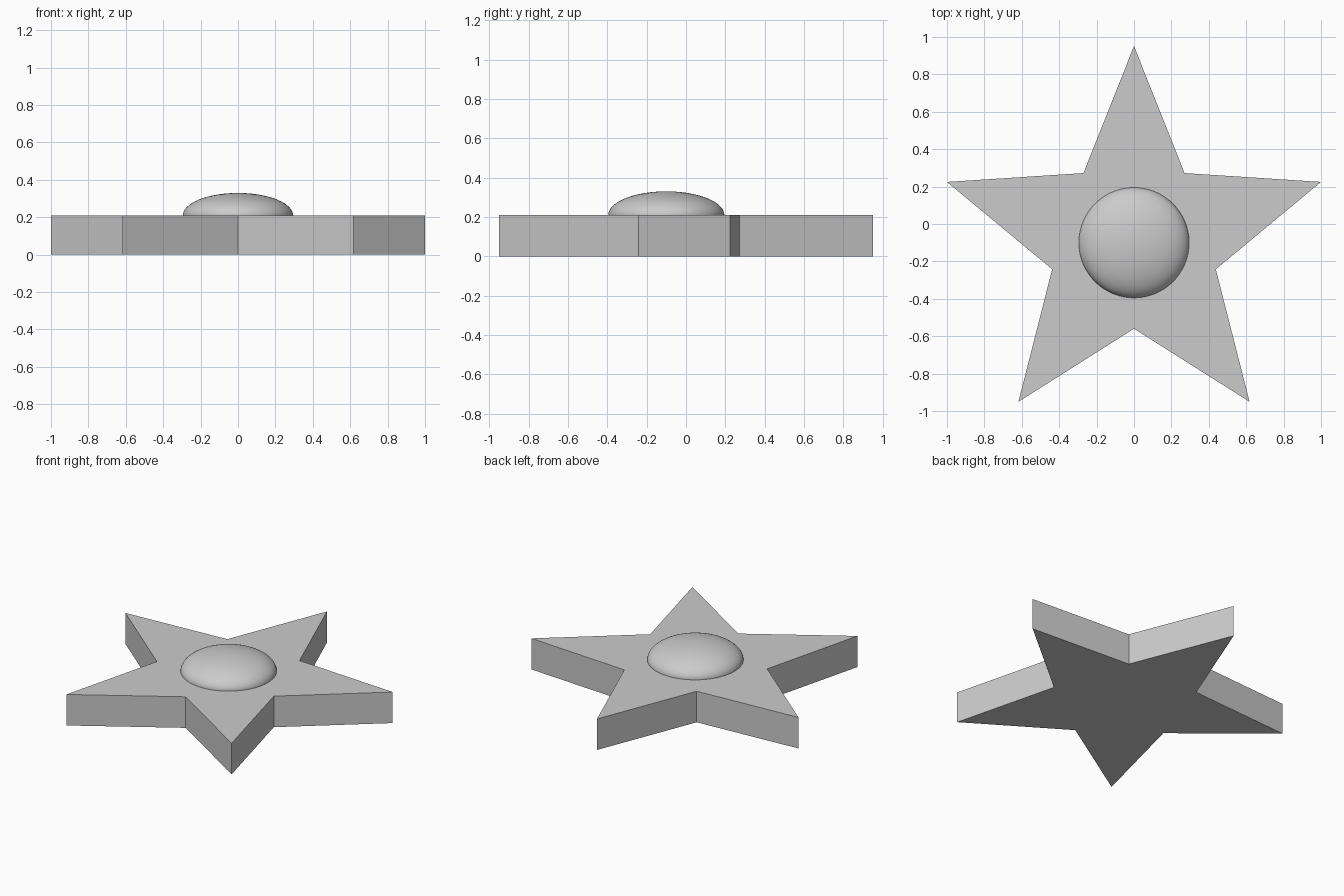
import bpy, bmesh
from math import sin, cos, pi

cube = bpy.data.objects.get("Cube")
if cube:
    bpy.data.objects.remove(cube, do_unlink=True)

CENTRE_Y = -0.1
THICKNESS = 0.21
OUTER, INNER = 1.0515, 0.46

grey = bpy.data.materials.new("plain grey")
grey.use_nodes = True
colour = (0.6, 0.6, 0.6, 1)
grey.diffuse_color = colour
grey.node_tree.nodes["Principled BSDF"].inputs["Base Color"].default_value = colour

# Five-pointed star slab, extruded from its outline
bm = bmesh.new()
outline = []
for i in range(10):
    r = INNER if i % 2 else OUTER
    a = pi / 2 + i * pi / 5
    outline.append(bm.verts.new((r * cos(a), r * sin(a), 0)))
base = bm.faces.new(outline)
top = bmesh.ops.extrude_face_region(bm, geom=[base], use_keep_orig=True)
bmesh.ops.translate(bm, vec=(0, 0, THICKNESS),
                    verts=[g for g in top["geom"] if isinstance(g, bmesh.types.BMVert)])
bmesh.ops.recalc_face_normals(bm, faces=bm.faces)
mesh = bpy.data.meshes.new("star_body")
bm.to_mesh(mesh)
bm.free()
star = bpy.data.objects.new("star_body", mesh)
star.location.y = CENTRE_Y
mesh.materials.append(grey)
bpy.context.collection.objects.link(star)

# Flattened ball sunk halfway into the top
bpy.ops.mesh.primitive_uv_sphere_add(segments=64, ring_count=32, radius=1,
                                     location=(0, CENTRE_Y, THICKNESS))
dome = bpy.context.object
dome.name = "centre_dome"
dome.scale = (0.295, 0.295, 0.12)
bpy.ops.object.transform_apply(location=False, rotation=False, scale=True)
bpy.ops.object.shade_smooth()
dome.data.materials.append(grey)
